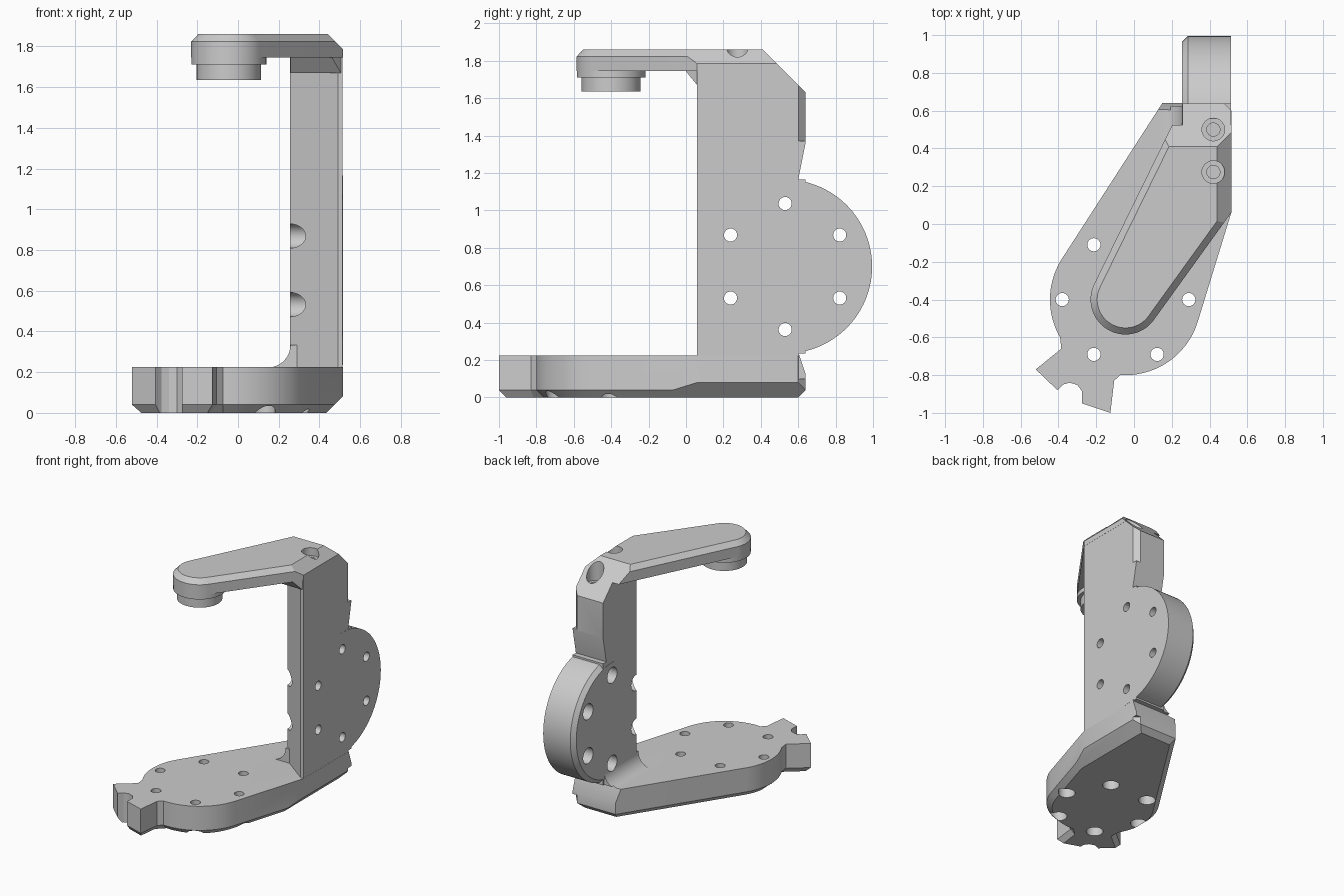
import bpy, bmesh, math
from mathutils import Vector

if "Cube" in bpy.data.objects:
    bpy.data.objects.remove(bpy.data.objects["Cube"])

grey = bpy.data.materials.new("light_grey")
grey.diffuse_color = (0.6, 0.6, 0.6, 1)
grey.use_nodes = True
grey.node_tree.nodes["Principled BSDF"].inputs["Base Color"].default_value = grey.diffuse_color


def loft(name, rings):
    """Closed solid through rings of 3D points."""
    bm = bmesh.new()
    vs = [[bm.verts.new(p) for p in r] for r in rings]
    n = len(rings[0])
    for a, b in zip(vs, vs[1:]):
        for i in range(n):
            j = (i + 1) % n
            bm.faces.new((a[i], a[j], b[j], b[i]))
    bm.faces.new(vs[0][::-1])
    bm.faces.new(vs[-1])
    bmesh.ops.recalc_face_normals(bm, faces=bm.faces)
    me = bpy.data.meshes.new(name)
    bm.to_mesh(me)
    bm.free()
    me.materials.append(grey)
    ob = bpy.data.objects.new(name, me)
    bpy.context.collection.objects.link(ob)
    return ob


def prism(name, pts, lo, hi, axis):
    """Extrude a 2D outline along x, y or z."""
    put = {'x': lambda a, b, t: (t, a, b), 'y': lambda a, b, t: (a, t, b),
           'z': lambda a, b, t: (a, b, t)}[axis]
    return loft(name, [[put(a, b, t) for a, b in pts] for t in (lo, hi)])


def arc(cx, cy, r, a0, a1, n):
    return [(cx + r * math.cos(math.radians(a0 + (a1 - a0) * i / n)),
             cy + r * math.sin(math.radians(a0 + (a1 - a0) * i / n))) for i in range(n + 1)]


def circle(cx, cy, r, n=48):
    return arc(cx, cy, r, 0, 360, n)[:-1]


def inset(pts, dist):
    """Move every edge of a CCW outline inward by its own distance."""
    n = len(pts)
    p = [Vector(q) for q in pts]
    d = [(p[(i + 1) % n] - p[i]).normalized() for i in range(n)]
    nor = [Vector((-e.y, e.x)) for e in d]
    out = []
    for i in range(n):
        a, b = i - 1, i
        pa, pb = p[i] + nor[a] * dist[a], p[i] + nor[b] * dist[b]
        cr = d[a].x * d[b].y - d[a].y * d[b].x
        if abs(cr) < 1e-5:
            out.append(tuple(pb))
        else:
            w = pb - pa
            out.append(tuple(pa + d[a] * ((w.x * d[b].y - w.y * d[b].x) / cr)))
    return out


def at(pts, z):
    return [(x, y, z) for x, y in pts]


CX, CY = -0.045, -0.40      # lower pivot centre (x, y)
DY, DZ = 0.53, 0.70         # side pivot centre (y, z)

# base plate with forked tab and chamfered underside
back = [(0.515, 0.06), (0.515, 0.60), (0.475, 0.64), (0.15, 0.64)]
left = arc(CX, CY, 0.4, 147, 210, 20)
tab = [(-0.385, -0.66), (-0.52, -0.77), (-0.405, -0.88), (-0.375, -0.85), (-0.34, -0.84),
       (-0.30, -0.852), (-0.275, -0.885), (-0.275, -0.95), (-0.125, -1.0), (-0.105, -0.83)]
right = arc(CX, CY, 0.4, 266, 342.9, 24)
outline = back + left + tab + right
dist = ([0, 0.04, 0, 0.04] + [0.04] * len(left) + [0.03, 0.03, 0, 0, 0, 0, 0, 0.03, 0.03, 0.03]
        + [0.04] * len(right))
base = loft("bracket_body", [at(inset(outline, dist), 0), at(outline, 0.04), at(outline, 0.225)])

# upright wall with slanted front
wall = prism("wall", [(0.514, 0.06), (0.514, 0.639), (0.256, 0.639), (0.256, 0.235), (0.49, 0.06)],
             0.1, 1.80, 'z')

# side pivot disc with chamfered inner edge
half = arc(DY, DZ, 0.465, -92, 92, 56)
small = arc(DY, DZ, 0.435, -92, 92, 56)
disc = loft("disc", [[(x, a, b) for a, b in pts]
                     for x, pts in ((0.255, small), (0.285, half), (0.5145, half))])

# fillet between wall and base
fillet = prism("fillet", [(0.3, 0.1), (0.3, 0.333)] + arc(0.147, 0.333, 0.11, 0, -90, 12)
               + [(0.147, 0.1)], 0.21, 0.625, 'y')

# upper arm, bevelled on top
arm_pts = ([(0.515, 0.06), (0.515, 0.64), (0.255, 0.64), (0.255, 0.53), (0.205, 0.53)]
           + arc(CX, CY, 0.185, 154, 324.2, 36))
arm_d = [0, 0, 0, 0] + [0.035] * (len(arm_pts) - 4)
arm = loft("arm", [at(arm_pts, 1.745), at(arm_pts, 1.823), at(inset(arm_pts, arm_d), 1.86)])
pad = prism("arm_pad", circle(CX, CY, 0.184), 1.71, 1.79, 'z')
boss = prism("arm_boss", circle(CX, CY, 0.158), 1.635, 1.75, 'z')

# gusset under the arm
gusset = loft("gusset", [
    at([(0.257, 0.06), (0.505, 0.06), (0.513, 0.07), (0.513, 0.4), (0.257, 0.4)], 1.67),
    at([(0.257, -0.01), (0.455, -0.01), (0.513, 0.07), (0.513, 0.4), (0.257, 0.4)], 1.755)])

# clipping profiles for the large 45 degree chamfers
clip_xz = prism("clip_side", [(-1, -0.1), (0.335, -0.1), (0.635, 0.2), (0.635, 1.665),
                              (0.3, 2.0), (-1, 2.0)], -1.5, 1.5, 'y')
clip_yz = prism("clip_back", [(-1.3, -0.1), (0.5, -0.1), (0.645, 0.045), (0.645, 0.11),
                              (0.603, 0.234), (1.2, 0.234), (1.2, 1.166), (0.60, 1.166),
                              (0.641, 1.37), (0.65, 1.37), (0.65, 1.62), (0.27, 2.0),
                              (-1.3, 2.0)], -1, 1, 'x')
corner = prism("corner_cut", [(0.415, 0.70), (0.615, 0.50), (0.615, 0.70)], 1.37, 2.0, 'z')

# screw holes with counterbores
cuts = [corner]
for k in range(6):
    a = math.radians(60 * k)
    x, y = CX + 0.335 * math.cos(a), CY + 0.335 * math.sin(a)
    cuts.append(prism("base_hole", circle(x, y, 0.035, 24), -0.1, 0.3, 'z'))
    cuts.append(prism("base_bore", circle(x, y, 0.06, 32), -0.1, 0.1, 'z'))
    y, z = DY + 0.337 * math.sin(a), DZ + 0.337 * math.cos(a)
    cuts.append(prism("wall_hole", circle(y, z, 0.035, 24), 0.2, 0.6, 'x'))
    cuts.append(prism("wall_bore", circle(y, z, 0.06, 32), 0.16, 0.39, 'x'))
for y, z in ((0.275, 1.80), (0.50, 1.68)):
    cuts.append(prism("arm_hole", circle(0.42, y, 0.035, 24), 1.5, 2.1, 'z'))
    cuts.append(prism("arm_bore", circle(0.42, y, 0.06, 32), z, 2.1, 'z'))

# combine everything into one solid
bpy.context.view_layer.objects.active = base
base.select_set(True)
jobs = ([(o, 'UNION') for o in (wall, disc, fillet, arm, pad, boss, gusset)]
        + [(clip_xz, 'INTERSECT'), (clip_yz, 'INTERSECT')] + [(c, 'DIFFERENCE') for c in cuts])
for ob, op in jobs:
    m = base.modifiers.new("cut", 'BOOLEAN')
    m.object, m.operation, m.solver = ob, op, 'EXACT'
    bpy.ops.object.modifier_apply(modifier=m.name)
    bpy.data.objects.remove(ob, do_unlink=True)
bpy.ops.object.shade_smooth_by_angle(angle=math.radians(25))
